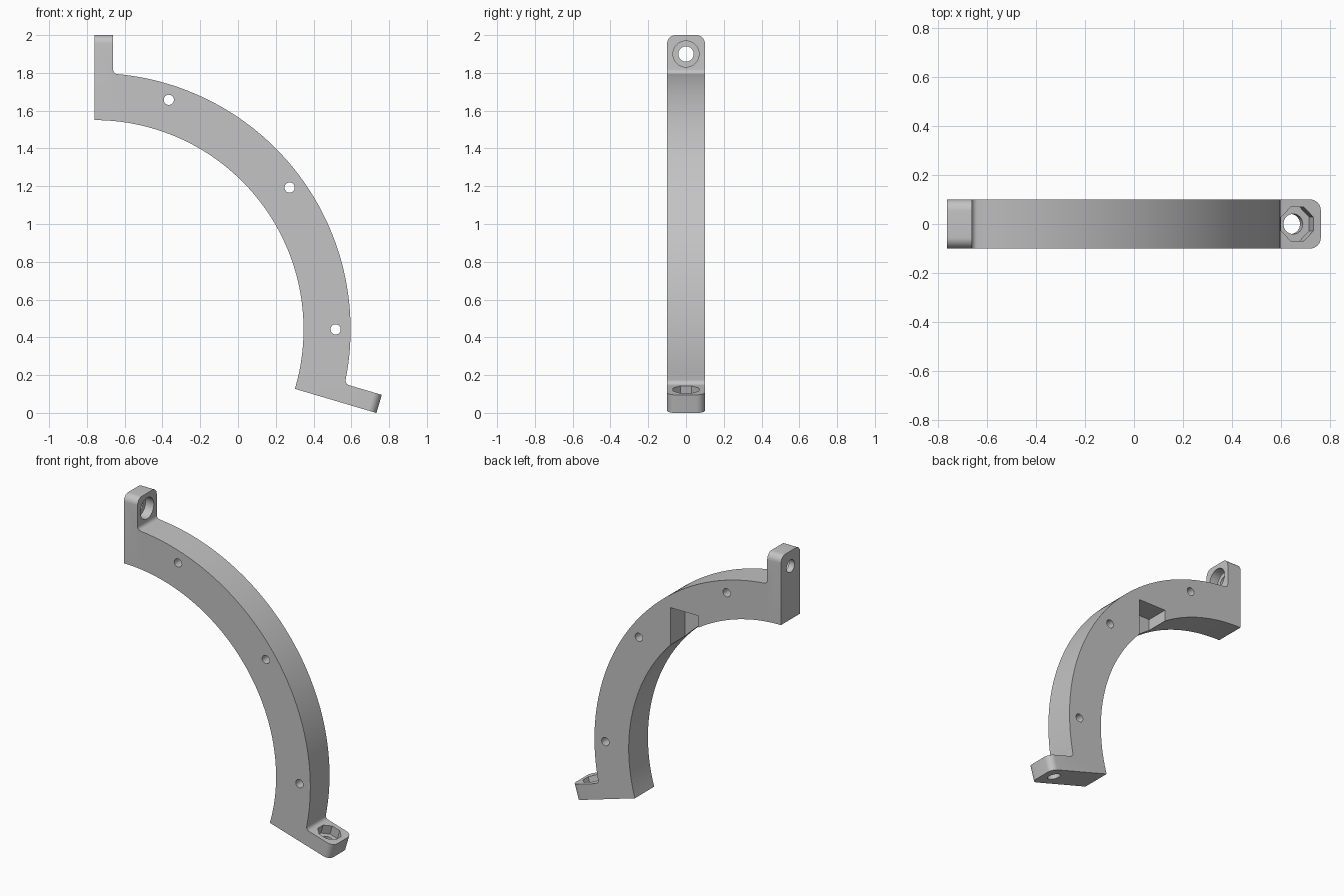
import bpy, bmesh
from math import sin, cos, asin, pi, radians, sqrt
from mathutils import Vector, Matrix

cube = bpy.data.objects.get("Cube")
if cube:
    bpy.data.objects.remove(cube, do_unlink=True)

# Main dimensions
INNER, OUTER, TIP = 1.108, 1.357, 1.558
HALF, TAB, FILLET, CORNER = 0.1, 0.1, 0.025, 0.045
CENTRE = Vector((-0.761, 0, 0.442))
SWEEP_END = radians(-16.5)
TOP = (Vector((0, 0, 1)), Vector((1, 0, 0)))
LOW = (Vector((cos(SWEEP_END), 0, sin(SWEEP_END))),
       Vector((-sin(SWEEP_END), 0, cos(SWEEP_END))))

grey = bpy.data.materials.new("plain grey")
grey.use_nodes = True
grey.diffuse_color = (0.55, 0.55, 0.55, 1)
grey.node_tree.nodes["Principled BSDF"].inputs["Base Color"].default_value = (0.55, 0.55, 0.55, 1)


def make_object(name, bm):
    bmesh.ops.recalc_face_normals(bm, faces=bm.faces)
    mesh = bpy.data.meshes.new(name)
    bm.to_mesh(mesh)
    bm.free()
    mesh.materials.append(grey)
    obj = bpy.data.objects.new(name, mesh)
    bpy.context.collection.objects.link(obj)
    return obj


def place(frame, along, across):
    return CENTRE + frame[0] * along + frame[1] * across


def arc(radius, start, end, steps):
    angles = [start + (end - start) * i / steps for i in range(steps + 1)]
    return [CENTRE + Vector((cos(a), 0, sin(a))) * radius for a in angles]


def tab_outline(frame):
    """Tab from its tip corner to the fillet meeting the outer arc."""
    across = TAB + FILLET
    along = sqrt((OUTER + FILLET) ** 2 - across ** 2)
    turn = pi / 2 - asin(across / (OUTER + FILLET))
    points = [place(frame, TIP, 0), place(frame, TIP, TAB)]
    for i in range(7):
        a = -pi / 2 - turn * i / 6
        points.append(place(frame, along + FILLET * cos(a), across + FILLET * sin(a)))
    return points


# Curved bracket with a tab at each end
lead = asin((TAB + FILLET) / (OUTER + FILLET))
outline = arc(INNER, pi / 2, SWEEP_END, 72)
outline += tab_outline(LOW)
outline += arc(OUTER, SWEEP_END + lead, pi / 2 - lead, 72)[1:-1]
outline += tab_outline(TOP)[::-1]

bm = bmesh.new()
face = bm.faces.new([bm.verts.new(p + Vector((0, -HALF, 0))) for p in outline])
extruded = bmesh.ops.extrude_face_region(bm, geom=[face])["geom"]
bmesh.ops.translate(bm, vec=(0, 2 * HALF, 0),
                    verts=[v for v in extruded if isinstance(v, bmesh.types.BMVert)])


# Rounded corners on the tab tips
def at_tip(vert):
    return any(abs((vert.co - CENTRE).dot(f[0]) - TIP) < 1e-4 for f in (TOP, LOW))


corners = [e for e in bm.edges if all(at_tip(v) for v in e.verts)
           and abs(e.verts[0].co.y - e.verts[1].co.y) < 1e-4]
bmesh.ops.bevel(bm, geom=corners, offset=CORNER, segments=8, profile=0.5, affect='EDGES')
bracket = make_object("curved_bracket", bm)


def drill(name, centre, axis, radius, length, sides=32, twist=0.0):
    bm = bmesh.new()
    bmesh.ops.create_cone(bm, cap_ends=True, segments=sides, radius1=radius,
                          radius2=radius, depth=length)
    turn = Vector((0, 0, 1)).rotation_difference(axis).to_matrix().to_4x4()
    bm.transform(Matrix.Translation(centre) @ turn @ Matrix.Rotation(twist, 4, 'Z'))
    return make_object(name, bm)


cutters = []
# Holes through the curved face
for degrees in (0, 36, 72):
    a = radians(degrees)
    spot = CENTRE + Vector((cos(a), 0, sin(a))) * 1.278
    cutters.append(drill("face_hole_cutter", spot, Vector((0, 1, 0)), 0.027, 0.5))

# Tab bolt holes: round recess at the top, eight-sided nut recess below
BOLT, DEPTH = 1.458, 0.06
for frame, radius, sides in ((TOP, 0.069, 40), (LOW, 0.074, 8)):
    cutters.append(drill("tab_hole_cutter", place(frame, BOLT, TAB / 2), frame[1], 0.041, 0.3))
    cutters.append(drill("recess_cutter", place(frame, BOLT, TAB), frame[1],
                         radius, 2 * DEPTH, sides, pi / sides))

# Square pocket in the back, open to the inner curve
bm = bmesh.new()
bmesh.ops.create_cube(bm, size=1)
bm.transform(Matrix.Translation((-0.06, 0.1, 1.25)) @ Matrix.Diagonal((0.204, 0.3, 0.4, 1)))
cutters.append(make_object("pocket_cutter", bm))

bpy.ops.object.select_all(action='DESELECT')
bpy.context.view_layer.objects.active = bracket
bracket.select_set(True)
for cutter in cutters:
    mod = bracket.modifiers.new("cut", 'BOOLEAN')
    mod.operation, mod.solver, mod.object = 'DIFFERENCE', 'EXACT', cutter
    bpy.ops.object.modifier_apply(modifier=mod.name)
    bpy.data.objects.remove(cutter, do_unlink=True)

bpy.ops.object.shade_smooth_by_angle(angle=radians(30))
